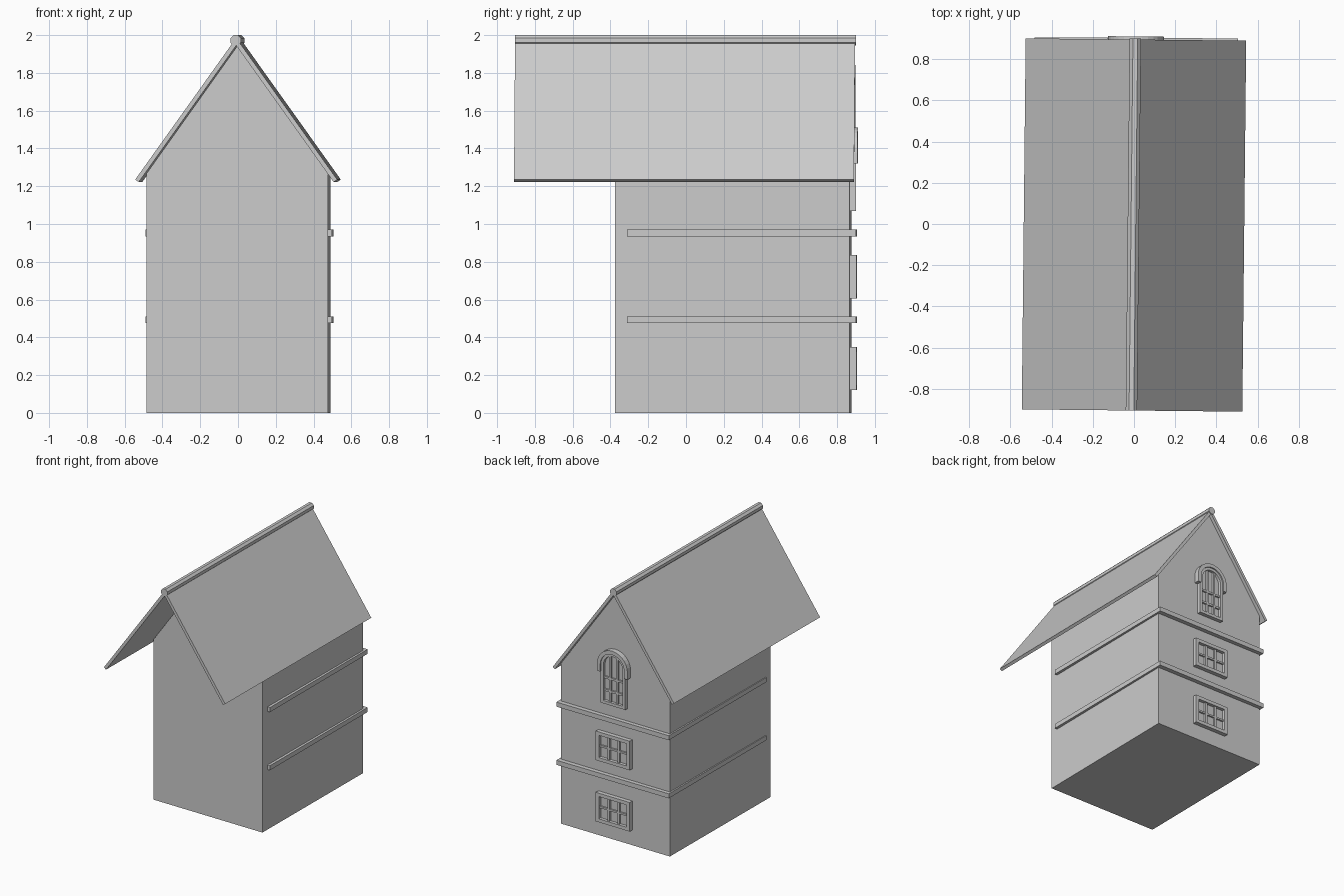
import bpy, bmesh
from math import sin, cos, pi, sqrt, radians
from mathutils import Matrix

cube = bpy.data.objects.get("Cube")
if cube:
    bpy.data.objects.remove(cube)

grey = bpy.data.materials.new("stone_grey")
grey.use_nodes = True
COLOUR = (0.604, 0.604, 0.604, 1)
grey.diffuse_color = COLOUR
grey.node_tree.nodes["Principled BSDF"].inputs["Base Color"].default_value = COLOUR

TURN = -0.6  # the whole house is turned slightly, in degrees


def extrude(name, points, faces, y0, y1, turn=TURN):
    """Extrude faces drawn in the x-z plane from y0 to y1."""
    bm = bmesh.new()
    vs = [bm.verts.new((x, y0, z)) for x, z in points]
    for f in faces:
        bm.faces.new([vs[i] for i in f])
    new = bmesh.ops.extrude_face_region(bm, geom=bm.faces[:], use_keep_orig=True)["geom"]
    moved = [g for g in new if isinstance(g, bmesh.types.BMVert)]
    bmesh.ops.translate(bm, verts=moved, vec=(0, y1 - y0, 0))
    bmesh.ops.recalc_face_normals(bm, faces=bm.faces[:])
    bm.transform(Matrix.Rotation(radians(turn), 4, 'Z'))
    mesh = bpy.data.meshes.new(name)
    bm.to_mesh(mesh)
    bm.free()
    mesh.materials.append(grey)
    obj = bpy.data.objects.new(name, mesh)
    bpy.context.collection.objects.link(obj)
    return obj


def prism(name, points, y0, y1, turn=TURN):
    return extrude(name, points, [range(len(points))], y0, y1, turn)


def box(name, x0, x1, z0, z1, y0, y1, turn=TURN):
    return prism(name, rect(x0, x1, z0, z1), y0, y1, turn)


def ring(name, outer, inner, y0, y1, closed=True):
    n = len(outer)
    faces = [(i, (i + 1) % n, n + (i + 1) % n, n + i) for i in range(n if closed else n - 1)]
    return extrude(name, outer + inner, faces, y0, y1)


def rect(x0, x1, z0, z1):
    return [(x0, z0), (x1, z0), (x1, z1), (x0, z1)]


def arch(r, z0, zc, steps=14):
    curve = [(r * cos(pi * i / steps), zc + r * sin(pi * i / steps)) for i in range(steps + 1)]
    return [(r, z0)] + curve + [(-r, z0)]


# House body with gables
prism("house_body", [(-0.48, 0), (0.48, 0), (0.48, 1.268), (0, 1.942), (-0.48, 1.268)], -0.37, 0.87)

# Roof slopes and ridge pole
prism("roof", [(-0.535, 1.235), (0, 1.985), (0.535, 1.235),
               (0.516, 1.222), (0, 1.945), (-0.516, 1.222)], -0.905, 0.895)
prism("ridge_pole", [(-0.003 + 0.03 * cos(pi * (i + 0.5) / 4), 1.972 + 0.03 * sin(pi * (i + 0.5) / 4))
                     for i in range(8)], -0.905, 0.9)

# String courses between the floors
for name, z in (("lower_band", 0.475), ("upper_band", 0.935)):
    box(name, -0.488, 0.5, z, z + 0.036, -0.31, 0.903, turn=-0.3)

# Rectangular windows on the back wall
WALL, PANE, BAR, FRAME = 0.86, 0.878, 0.893, 0.903
for name, z in (("lower_window", 0.12), ("middle_window", 0.605)):
    w, h, t = 0.15, 0.23, 0.027
    ring(name + "_frame", rect(-w, w, z, z + h), rect(t - w, w - t, z + t, z + h - t), WALL, FRAME)
    box(name + "_panes", t - w, w - t, z + t, z + h - t, WALL, PANE)
    for side, x in (("left", 0.044), ("right", -0.044)):
        box(f"{name}_{side}_mullion", x - 0.009, x + 0.009, z + t, z + h - t, WALL, BAR)
    box(name + "_crossbar", t - w, w - t, z + h / 2 - 0.007, z + h / 2 + 0.007, WALL, BAR - 0.002)

# Arched attic window
ZC, R = 1.375, 0.085
ring("arched_window_frame", arch(0.108, 1.07, ZC), arch(R, 1.093, ZC), WALL, 0.9)
prism("arched_window_panes", arch(R, 1.093, ZC), WALL, PANE)
for side, x in (("left", 0.03), ("right", -0.03)):
    box(f"arched_window_{side}_mullion", x - 0.008, x + 0.008, 1.09, ZC + sqrt(R * R - x * x), WALL, BAR)
for name, z in (("lower", 1.175), ("upper", 1.275)):
    box(f"arched_window_{name}_crossbar", -R, R, z - 0.008, z + 0.008, WALL, BAR - 0.002)
box("arched_window_sill", -0.108, 0.108, 1.07, 1.093, WALL, 0.9)

# Hood moulding over the arch
ring("arch_hood", arch(0.135, 1.32, ZC), arch(0.106, 1.32, ZC), WALL, 0.91, closed=False)
